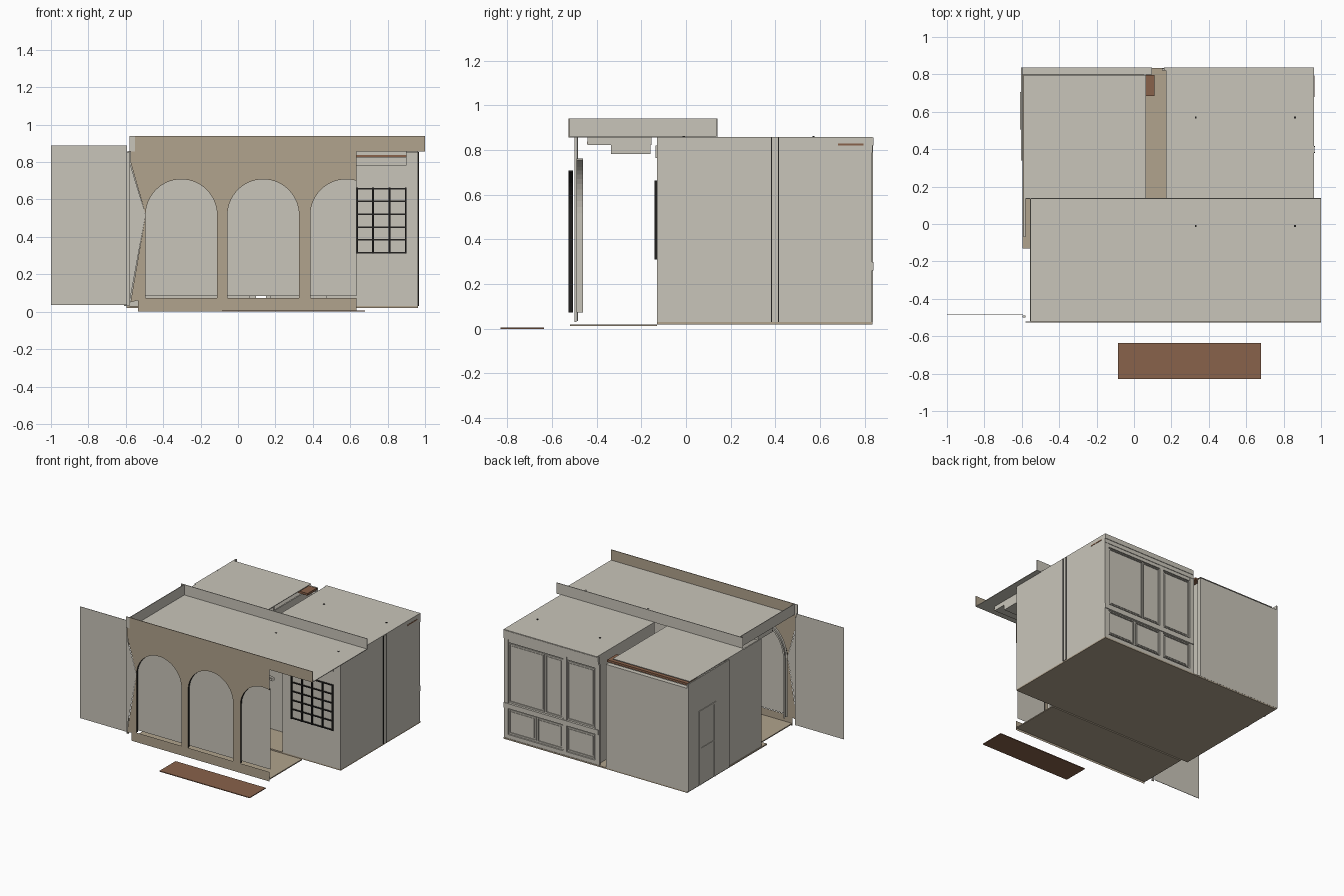
import bpy, bmesh, math


def material(name, rgb):
    m = bpy.data.materials.new(name)
    m.diffuse_color = (*rgb, 1)
    return m


GREY = material("warm grey", (0.584, 0.558, 0.491))
TAN = material("tan", (0.440, 0.366, 0.266))
BROWN = material("red brown", (0.250, 0.122, 0.069))
BLACK = material("black", (0.015, 0.014, 0.013))


def finish(name, bm, mat):
    me = bpy.data.meshes.new(name)
    bm.to_mesh(me)
    bm.free()
    me.materials.append(mat)
    ob = bpy.data.objects.new(name, me)
    bpy.context.collection.objects.link(ob)
    return ob


def box(name, x, y, z, mat=GREY):
    bm = bmesh.new()
    bmesh.ops.create_cube(bm, size=1)
    for v in bm.verts:
        v.co = [(a + b) / 2 + c * (b - a) for (a, b), c in zip((x, y, z), v.co)]
    return finish(name, bm, mat)


def faces(name, polys, mat):
    bm = bmesh.new()
    for p in polys:
        bm.faces.new([bm.verts.new(c) for c in p])
    bmesh.ops.remove_doubles(bm, verts=bm.verts, dist=1e-5)
    return finish(name, bm, mat)


def strip(a, b):
    return [(a[i], a[i + 1], b[i + 1], b[i]) for i in range(len(a) - 1)]


def rect(x0, x1, z0, z1, y):
    return [(x0, y, z0), (x1, y, z0), (x1, y, z1), (x0, y, z1)]


# --- front arcade: three arches, the last cut off by the wall end
END, SPRING, SILL, WY = 0.633, 0.517, 0.073, -0.525
CENTRES = (-0.303, 0.135, 0.578)
R = 0.191


def arc(c, r, h, y, n=28):
    pts = []
    for i in range(n + 1):
        t = math.pi * (1 - i / n)
        x, z = c + r * math.cos(t), SPRING + h * math.sin(t)
        if x > END:
            u = (END - c) / r
            pts.append((END, y, SPRING + h * math.sqrt(1 - u * u)))
            break
        pts.append((x, y, z))
    return pts


def line(c, r, h, y):
    pts = arc(c, r, h, y)
    out = [(pts[0][0], y, SILL)] + pts
    if pts[-1][0] < END:
        out.append((pts[-1][0], y, SILL))
    return out


wall, panes, reveal, rings = [], [], [], []
for c in CENTRES:
    a = arc(c, R, R, WY)
    wall += strip(a, [(x, y, 0.86) for x, y, z in a])
    p = arc(c, R, R, -0.508)
    panes += strip([(x, y, 0.085) for x, y, z in p], p)
    reveal += strip(line(c, R, R, WY), line(c, R, R, -0.505))
    inner, outer = (line(c, 0.2, 0.245, y) for y in (-0.49, -0.46))
    rings += strip(inner, outer)
    for y in (-0.49, -0.46):
        rings += strip(line(c, 0.2, 0.245, y), line(c, 0.215, 0.262, y))
for x0, x1 in ((-0.112, -0.056), (0.326, 0.387)):
    wall.append(rect(x0, x1, SILL, 0.86, WY))
wall.append(rect(-0.535, END, 0.0, SILL, WY))
wall.append([(-0.575, WY, 0.8), (-0.494, WY, 0.52), (-0.494, WY, 0.86), (-0.575, WY, 0.86)])
wall.append([(-0.575, WY, 0.05), (-0.494, WY, SILL), (-0.494, WY, 0.52)])
faces("arcade_wall", wall, TAN)
faces("arcade_panes", panes, GREY)
faces("arcade_reveals", reveal, BLACK)
faces("arcade_inner_rings", rings, GREY)
faces("left_pier_patch", [[(-0.58, WY, 0.05), (-0.494, WY, 0.52), (-0.58, WY, 0.8)]], GREY)
box("left_pier_edge", (-0.595, -0.58), (-0.50, -0.49), (0.03, 0.855))

# --- freestanding plate at the left and mat in front
box("side_screen", (-1.0, -0.593), (-0.487, -0.484), (0.035, 0.89))
box("front_mat", (-0.085, 0.68), (-0.83, -0.635), (0.0, 0.006), BROWN)

# --- floors
box("porch_floor", (-0.535, END), (-0.52, -0.13), (0.012, 0.02), TAN)
box("main_floor", (-0.595, 0.962), (-0.13, 0.835), (0.02, 0.03), TAN)

# --- roofs and parapet
box("porch_roof", (-0.55, 1.0), (-0.52, 0.14), (0.856, 0.861))
box("right_roof", (0.17, 0.962), (0.14, 0.835), (0.854, 0.859))
box("left_roof", (-0.59, 0.063), (0.14, 0.797), (0.854, 0.859))
box("front_fascia", (-0.55, 1.0), (-0.526, -0.521), (0.857, 0.94), TAN)
box("fascia_corner", (-0.58, -0.55), (-0.526, -0.521), (0.857, 0.94))
box("left_parapet", (-0.555, -0.55), (-0.521, 0.14), (0.857, 0.94))
box("rear_parapet", (-0.58, 1.0), (0.135, 0.14), (0.857, 0.94))
for x in (0.33, 0.86):
    for y in (-0.01, 0.57):
        box("roof_fixing", (x - 0.005, x + 0.005), (y - 0.005, y + 0.005), (0.858, 0.863), BLACK)

# --- stepped beams below the porch roof
box("upper_beam", (-0.5, 0.9), (-0.44, -0.155), (0.823, 0.856))
box("lower_beam", (-0.5, 0.9), (-0.335, -0.158), (0.783, 0.823))
box("beam_strip", (0.5, 0.9), (-0.444, -0.44), (0.826, 0.838), BROWN)

# --- right room
box("window_wall", (0.47, 0.962), (-0.13, -0.12), (0.03, 0.855))
box("right_wall", (0.952, 0.962), (-0.12, 0.82), (0.03, 0.855))
box("right_wall_post", (0.962, 0.966), (0.385, 0.412), (0.03, 0.855))
for y in (0.38, 0.412):
    box("right_wall_joint", (0.962, 0.9675), (y, y + 0.005), (0.03, 0.855), BLACK)
box("right_wall_strip", (0.962, 0.964), (0.68, 0.795), (0.821, 0.829), BROWN)
box("passage_wall_right", (0.17, 0.18), (0.14, 0.82), (0.03, 0.855))
box("passage_front", (0.18, 0.48), (0.14, 0.15), (0.03, 0.855))
box("room_side_wall", (0.47, 0.48), (-0.12, 0.14), (0.03, 0.855))

# window grille
box("window_lintel", (0.545, 0.9), (-0.137, -0.13), (0.765, 0.82))
for i in range(5):
    x = 0.548 + i * 0.0873
    box("window_upright", (x - 0.005, x + 0.005), (-0.14, -0.13), (0.31, 0.663), BLACK)
for i in range(6):
    z = 0.315 + i * 0.0686
    box("window_crossbar", (0.543, 0.902), (-0.138, -0.13), (z - 0.004, z + 0.004), BLACK)

# --- panelled rear facade of the right room
box("rear_facade", (0.17, 0.962), (0.81, 0.82), (0.03, 0.855))
for x0, x1 in ((0.925, 0.962), (0.43, 0.46), (0.15, 0.19)):
    box("facade_post", (x0, x1), (0.82, 0.832), (0.03, 0.80))
for z0, z1, y in ((0.03, 0.06, 0.832), (0.262, 0.30, 0.838), (0.765, 0.79, 0.83),
                  (0.79, 0.82, 0.834), (0.82, 0.855, 0.838)):
    box("facade_rail", (0.16, 0.962), (0.82, y), (z0, z1))


def panel(x0, x1, z0, z1):
    t = 0.006
    for a, b, c, d in ((x0, x1, z0, z0 + t), (x0, x1, z1 - t, z1),
                       (x0, x0 + t, z0, z1), (x1 - t, x1, z0, z1)):
        box("panel_moulding", (a, b), (0.82, 0.827), (c, d))
    box("panel_field", (x0 + 0.016, x1 - 0.016), (0.82, 0.824), (z0 + 0.016, z1 - 0.016))


for x0, x1 in ((0.62, 0.92), (0.465, 0.61), (0.195, 0.425)):
    panel(x0, x1, 0.31, 0.757)
for x0, x1 in ((0.695, 0.92), (0.465, 0.68), (0.195, 0.425)):
    panel(x0, x1, 0.07, 0.252)

# --- left room
box("rear_wall", (-0.6, 0.095), (0.80, 0.836), (0.03, 0.822))
box("rear_shelf", (-0.57, 0.11), (0.685, 0.797), (0.822, 0.838), BROWN)
box("left_wall_rear", (-0.605, -0.595), (0.34, 0.836), (0.03, 0.855))
box("left_wall_front", (-0.59, -0.58), (-0.07, 0.34), (0.03, 0.855))
box("passage_wall_left", (0.053, 0.063), (0.34, 0.80), (0.03, 0.822))
box("room_front_wall", (-0.59, 0.063), (0.34, 0.35), (0.03, 0.855))
# door on the left side
for y in (0.515, 0.695):
    box("door_jamb", (-0.61, -0.605), (y - 0.01, y + 0.01), (0.03, 0.60))
box("door_head", (-0.61, -0.605), (0.505, 0.705), (0.585, 0.60))
box("door_rail", (-0.609, -0.605), (0.525, 0.685), (0.30, 0.31))
